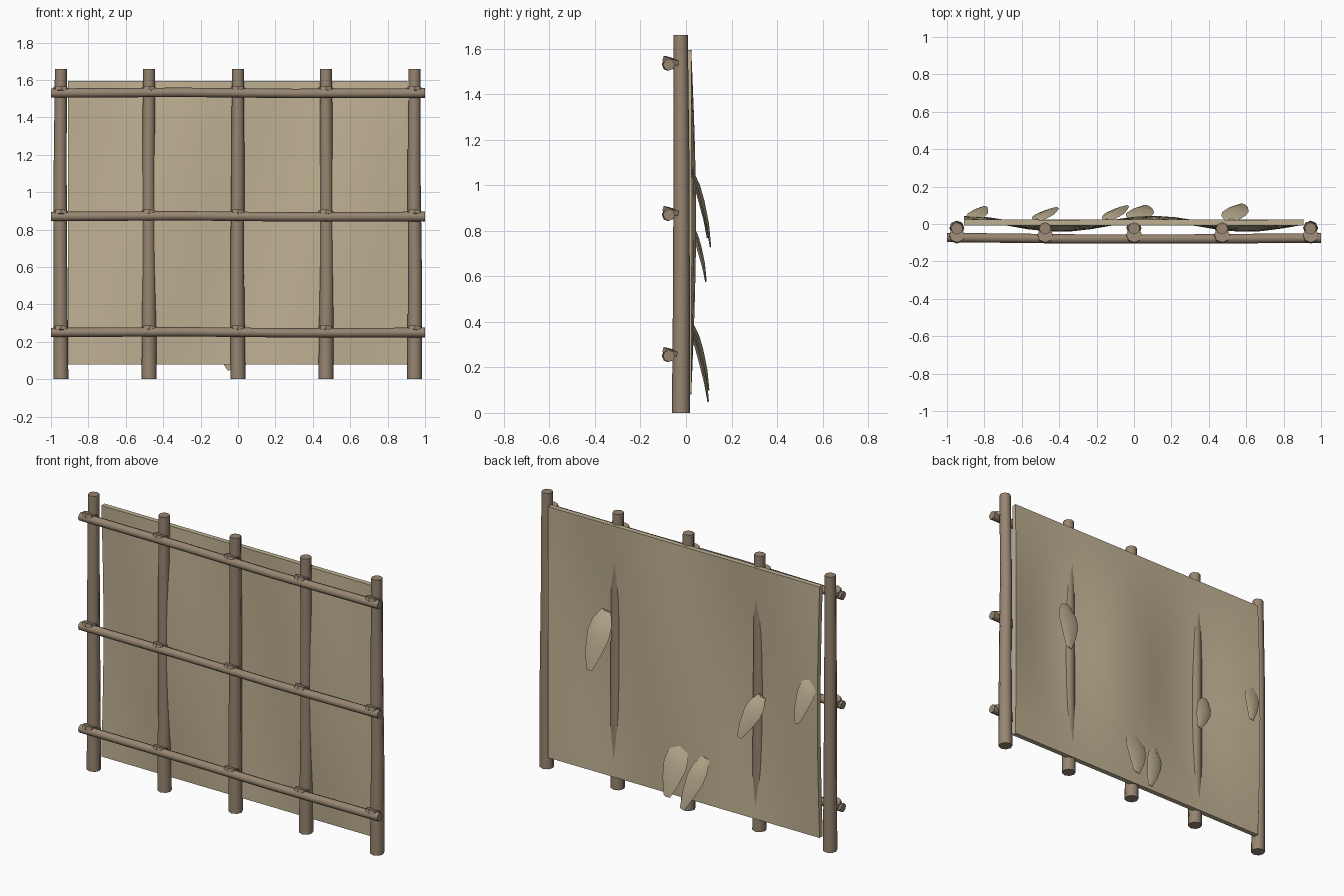
import bpy, bmesh, math, random
from mathutils import Vector, Matrix

if "Cube" in bpy.data.objects:
    bpy.data.objects.remove(bpy.data.objects["Cube"])

random.seed(4)

def material(name, col):
    m = bpy.data.materials.new(name)
    m.diffuse_color = (*col, 1)
    m.use_nodes = True
    m.node_tree.nodes["Principled BSDF"].inputs["Base Color"].default_value = m.diffuse_color
    return m

WOOD = material("wood", (0.31, 0.235, 0.165))
HIDE = material("hide", (0.52, 0.44, 0.29))

def finish(bm, name, mat, angle=None):
    bmesh.ops.recalc_face_normals(bm, faces=bm.faces)
    me = bpy.data.meshes.new(name)
    bm.to_mesh(me)
    bm.free()
    ob = bpy.data.objects.new(name, me)
    bpy.context.collection.objects.link(ob)
    me.materials.append(mat)
    if angle:
        bpy.ops.object.select_all(action='DESELECT')
        bpy.context.view_layer.objects.active = ob
        ob.select_set(True)
        bpy.ops.object.shade_smooth_by_angle(angle=math.radians(angle))
    return ob

def pole(name, points, radii, u, v, sides=8):
    """Bent pole: a ring of vertices at each point, spanned by axes u and v."""
    bm = bmesh.new()
    rings = []
    for p, r in zip(points, radii):
        ring = []
        for i in range(sides):
            a = 2 * math.pi * i / sides
            ring.append(bm.verts.new(Vector(p) + (u * math.cos(a) + v * math.sin(a)) * r))
        rings.append(ring)
    for a, b in zip(rings, rings[1:]):
        for i in range(sides):
            j = (i + 1) % sides
            bm.faces.new((a[i], a[j], b[j], b[i]))
    bm.faces.new(rings[0])
    bm.faces.new(rings[-1])
    finish(bm, name, WOOD, 50)

X, Y, Z = Vector((1, 0, 0)), Vector((0, 1, 0)), Vector((0, 0, 1))
POSTS = (-0.947, -0.475, 0, 0.47, 0.944)
RAILS = (0.25, 0.87, 1.53)

# upright posts, slightly tapered and crooked
for i, x in enumerate(POSTS):
    d = [random.uniform(-0.005, 0.005) for _ in range(2)]
    pole(f"post_{i}", [(x, -0.022, 0), (x + d[0], -0.02, 0.55),
                       (x + d[1], -0.02, 1.1), (x, -0.024, 1.66)],
         (0.04, 0.037, 0.035, 0.032), X, Y)

# horizontal rails
for i, z in enumerate(RAILS):
    pole(f"rail_{i}", [(-1, -0.072, z), (-0.3, -0.08, z + 0.004),
                       (0.3, -0.08, z - 0.002), (1, -0.075, z)],
         (0.025, 0.025, 0.025, 0.026), Y, Z)

# lashings where posts and rails cross
for i, z in enumerate(RAILS):
    for j, x in enumerate(POSTS):
        bm = bmesh.new()
        m = (Matrix.Translation((x, -0.061, z + 0.016)) @ Matrix.Rotation(math.radians(4), 4, 'Y')
             @ Matrix.Rotation(math.radians(-17), 4, 'X'))
        bmesh.ops.create_cone(bm, cap_ends=True, segments=8, radius1=0.042,
                              radius2=0.042, depth=0.022, matrix=m)
        finish(bm, f"lashing_{i}_{j}", WOOD)

# stretched hide, billowing between the posts
def sheet_y(x, z):
    env = math.sin(math.pi * (z - 0.08) / 1.52)
    return 0.008 + env * (-0.007 + 0.028 * math.cos(2 * math.pi * (x - 0.1)))

bm = bmesh.new()
NX, NZ, T = 16, 10, 0.015
sides = []
for s in (-1, 1):
    g = []
    for k in range(NZ + 1):
        z = 0.08 + 1.515 * k / NZ
        row = []
        for i in range(NX + 1):
            x = -0.908 + 1.813 * i / NX
            row.append(bm.verts.new((x, sheet_y(x, z) + s * T, z)))
        g.append(row)
    for k in range(NZ):
        for i in range(NX):
            bm.faces.new((g[k][i], g[k][i + 1], g[k + 1][i + 1], g[k + 1][i]))
    sides.append(g)

def border(g):
    return (g[0] + [r[-1] for r in g[1:]] + g[-1][-2::-1] + [r[0] for r in g[-2:0:-1]])

a, b = border(sides[0]), border(sides[1])
for i in range(len(a)):
    j = (i + 1) % len(a)
    bm.faces.new((a[i], a[j], b[j], b[i]))
finish(bm, "hide_panel", HIDE, 60)

# hanging leaf-shaped flaps on the back: (top x, top z, tip x, tip z, half width, tip y)
FLAPS = ((0.52, 1.07, 0.575, 0.73, 0.072, 0.108), (-0.52, 0.83, -0.415, 0.58, 0.055, 0.088),
         (-0.86, 1.05, -0.80, 0.77, 0.055, 0.095), (0.015, 0.40, 0.06, 0.10, 0.075, 0.10),
         (-0.145, 0.36, -0.04, 0.05, 0.055, 0.098))
PROFILE = ((0, 0.45, 0), (0.2, 0.9, 0.38), (0.4, 1, 0.62), (0.7, 0.72, 0.87), (1, 0.28, 1))
for n, (x0, z0, x1, z1, w, y1) in enumerate(FLAPS):
    bm = bmesh.new()
    axis = Vector((x1 - x0, 0, z1 - z0)).normalized()
    across = Vector((-axis.z, 0, axis.x))
    rows = []
    for t, wf, yf in PROFILE:
        c = Vector((x0 + (x1 - x0) * t, 0.022 + (y1 - 0.022) * yf, z0 + (z1 - z0) * t))
        th = 0.007 * (1 - 0.6 * t)
        rows.append([bm.verts.new(c + across * w * wf * k + Y * (s * th - 0.012 * abs(k) * wf))
                     for k, s in ((-1, 0), (0, 1), (1, 0), (0, -1))])
    for p, q in zip(rows, rows[1:]):
        for i in range(4):
            j = (i + 1) % 4
            bm.faces.new((p[i], p[j], q[j], q[i]))
    bm.faces.new(rows[0])
    bm.faces.new(rows[-1])
    finish(bm, f"flap_{n}", HIDE, 40)
